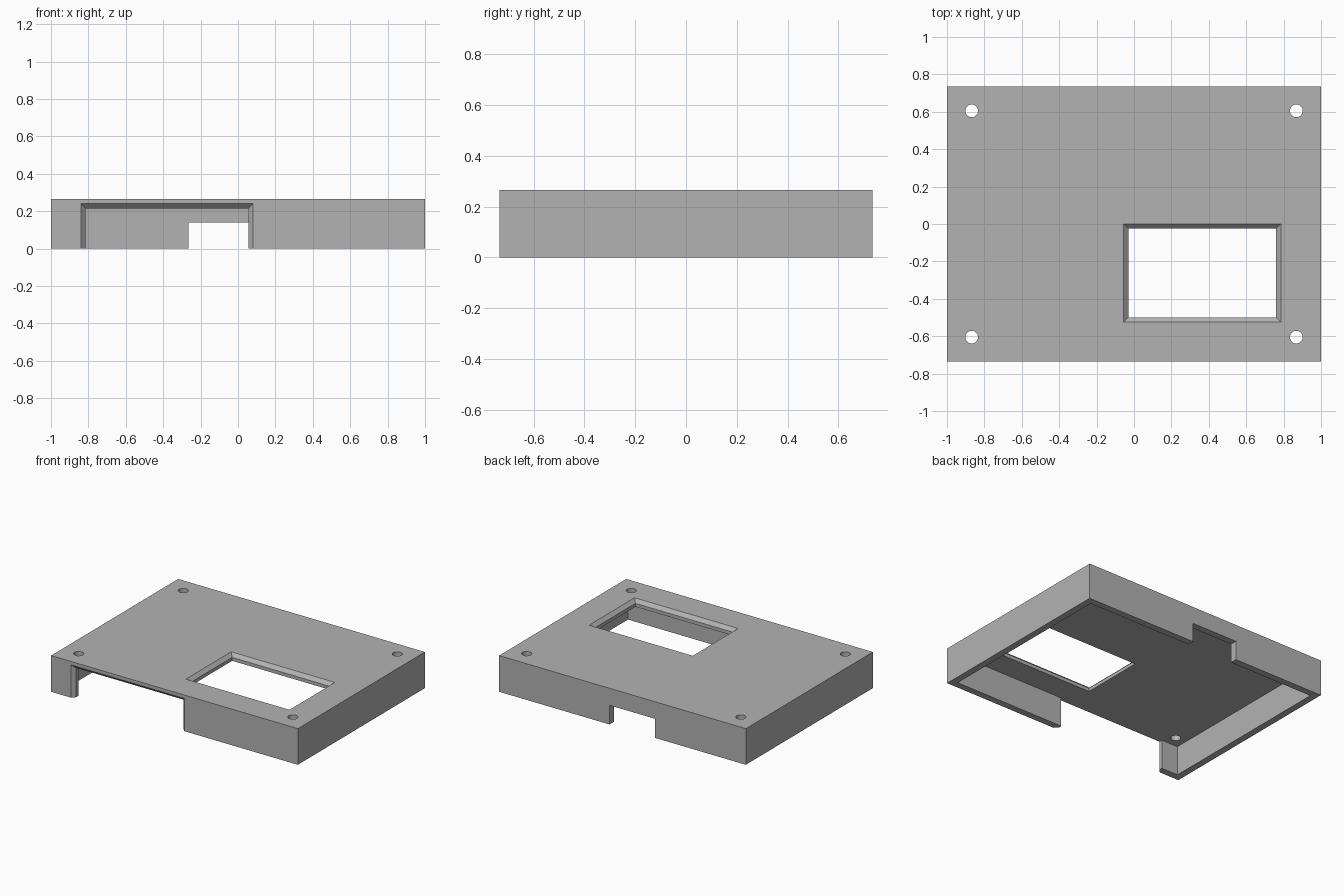
import bpy
import bmesh
import math

default = bpy.data.objects.get("Cube")
if default:
    bpy.data.objects.remove(default, do_unlink=True)

HX, HY, H, T = 1.0, 0.735, 0.265, 0.05   # half sizes, height, wall thickness
C = 0.025                                # chamfer size

grey = bpy.data.materials.new("plain_grey")
grey.use_nodes = True
colour = (0.45, 0.45, 0.45, 1)
grey.diffuse_color = colour
grey.node_tree.nodes["Principled BSDF"].inputs["Base Color"].default_value = colour


def loft(name, rings):
    """Closed solid through a list of equal-length point rings."""
    bm = bmesh.new()
    loops = [[bm.verts.new(p) for p in ring] for ring in rings]
    n = len(loops[0])
    for a, b in zip(loops, loops[1:]):
        for i in range(n):
            j = (i + 1) % n
            bm.faces.new((a[i], a[j], b[j], b[i]))
    bm.faces.new(loops[0])
    bm.faces.new(loops[-1])
    bmesh.ops.recalc_face_normals(bm, faces=bm.faces)
    mesh = bpy.data.meshes.new(name)
    bm.to_mesh(mesh)
    bm.free()
    mesh.materials.append(grey)
    obj = bpy.data.objects.new(name, mesh)
    bpy.context.collection.objects.link(obj)
    return obj


def rect(x0, x1, y0, y1, z):
    return [(x0, y0, z), (x1, y0, z), (x1, y1, z), (x0, y1, z)]


def box(name, x0, x1, y0, y1, z0, z1):
    return loft(name, [rect(x0, x1, y0, y1, z0), rect(x0, x1, y0, y1, z1)])


def circle(x, y, z, r, n=32):
    return [(x + r * math.cos(2 * math.pi * i / n),
             y + r * math.sin(2 * math.pi * i / n), z) for i in range(n)]


cover = box("cover", -HX, HX, -HY, HY, 0, H)
cutters = []

# Hollow underside
cutters.append(box("cavity_cutter", -HX + T, HX - T, -HY + T, HY - T, -0.1, H - T))

# Display window: chamfered top edge, then straight sides
def window_ring(inset, z):
    return rect(-0.055 + inset, 0.785 - inset, -0.525 + inset, 0.0 - inset, z)

cutters.append(loft("window_cutter", [
    window_ring(-C, H + C), window_ring(C, H - C), window_ring(C, 0.1)]))

# Front opening: chamfered outer edge, open at the bottom
def opening_ring(inset, y):
    x0, x1, top = -0.84 + inset, 0.08 - inset, 0.24 - inset
    return [(x0, y, -0.1), (x1, y, -0.1), (x1, y, top), (x0, y, top)]

cutters.append(loft("front_opening_cutter", [
    opening_ring(-C, -HY - C), opening_ring(C, -HY + C), opening_ring(C, -HY + 0.1)]))

# Cable notch in the back wall
cutters.append(box("back_notch_cutter", -0.265, 0.105, HY - 0.1, HY + 0.1, -0.1, 0.14))

# Screw holes in the four corners
for sx in (-1, 1):
    for sy in (-1, 1):
        x, y = sx * 0.868, sy * 0.605
        cutters.append(loft("screw_hole_cutter", [
            circle(x, y, 0.1, 0.034), circle(x, y, H + 0.1, 0.034)]))

for cutter in cutters:
    cutter.hide_render = True
    cutter.hide_viewport = True
    cutter.display_type = 'WIRE'
    mod = cover.modifiers.new(cutter.name, 'BOOLEAN')
    mod.operation = 'DIFFERENCE'
    mod.solver = 'EXACT'
    mod.object = cutter

# Bake the cuts, remove the cutters and smooth the hole walls only
bpy.context.view_layer.update()
depsgraph = bpy.context.evaluated_depsgraph_get()
result = bpy.data.meshes.new_from_object(cover.evaluated_get(depsgraph))
cover.modifiers.clear()
cover.data = result
for cutter in cutters:
    bpy.data.objects.remove(cutter, do_unlink=True)
bpy.ops.object.select_all(action='DESELECT')
cover.select_set(True)
bpy.context.view_layer.objects.active = cover
bpy.ops.object.shade_smooth_by_angle(angle=math.radians(30))
